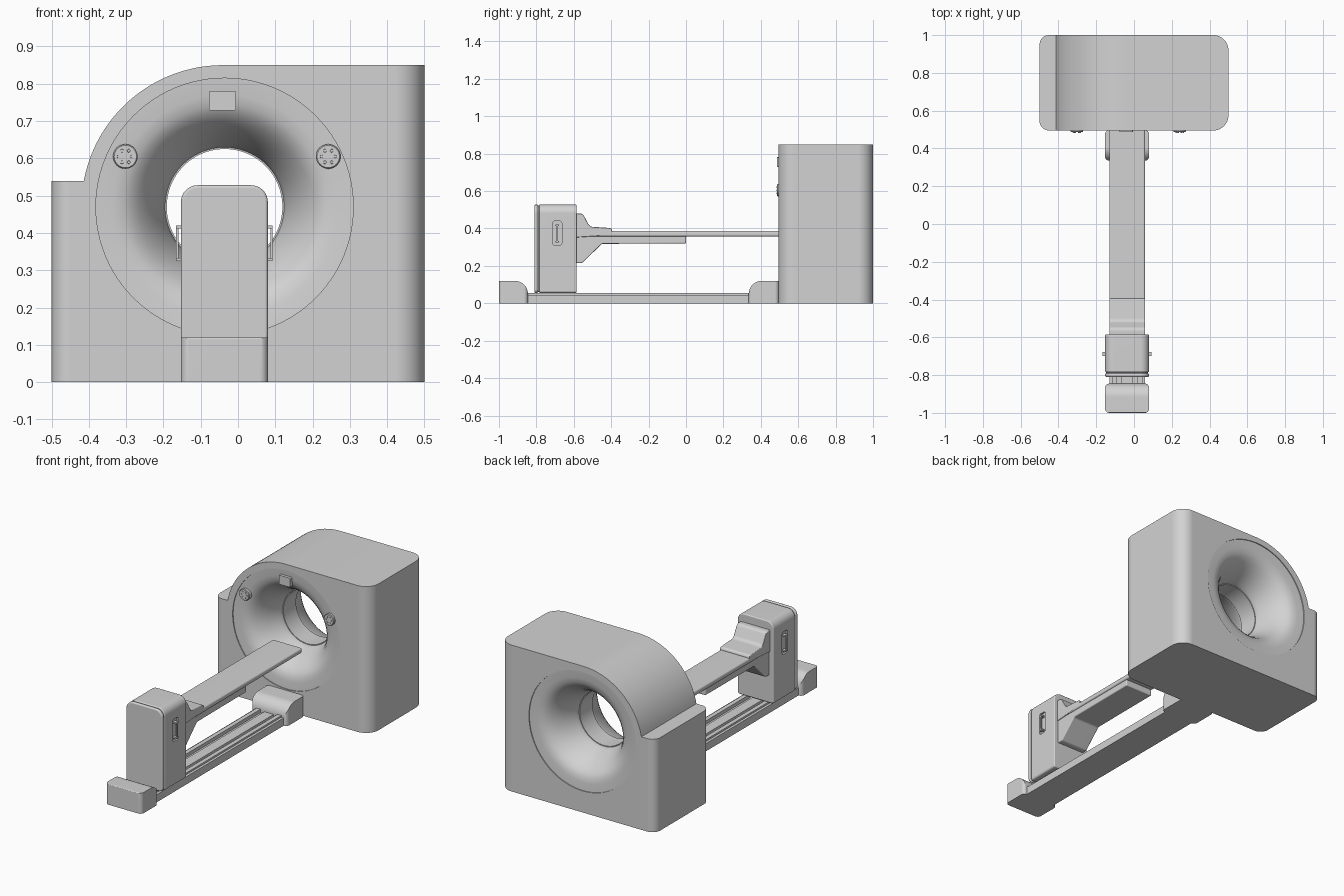
import bpy, bmesh, math
from mathutils import Vector

if "Cube" in bpy.data.objects:
    bpy.data.objects.remove(bpy.data.objects["Cube"])

grey = bpy.data.materials.new("light grey")
grey.use_nodes = True
grey.diffuse_color = (0.65, 0.65, 0.65, 1)
grey.node_tree.nodes["Principled BSDF"].inputs["Base Color"].default_value = (0.65, 0.65, 0.65, 1)

MID = -0.036      # centre line of the table and bore
BORE_Z = 0.47     # bore height


def make(name, bm):
    bmesh.ops.recalc_face_normals(bm, faces=bm.faces)
    me = bpy.data.meshes.new(name)
    bm.to_mesh(me)
    bm.free()
    me.materials.append(grey)
    ob = bpy.data.objects.new(name, me)
    bpy.context.scene.collection.objects.link(ob)
    return ob


def bake(ob):
    """Apply the modifiers of an object."""
    bpy.context.view_layer.update()
    dg = bpy.context.evaluated_depsgraph_get()
    me = bpy.data.meshes.new_from_object(ob.evaluated_get(dg))
    ob.modifiers.clear()
    ob.data = me


def combine(ob, tool, operation):
    mod = ob.modifiers.new("cut", 'BOOLEAN')
    mod.operation, mod.object, mod.solver = operation, tool, 'EXACT'
    bake(ob)
    bpy.data.objects.remove(tool)


def fillet(corners, steps=8):
    """Round the corners (u, v, radius) of a polygon."""
    out = []
    for i, (u, v, r) in enumerate(corners):
        p = Vector((u, v))
        if r == 0:
            out.append(p)
            continue
        a = (Vector(corners[i - 1][:2]) - p).normalized()
        b = (Vector(corners[(i + 1) % len(corners)][:2]) - p).normalized()
        half = a.angle(b) / 2
        c = p + (a + b).normalized() * r / math.sin(half)
        t = r / math.tan(half)
        v0, v1, phi = p + a * t - c, p + b * t - c, math.pi - 2 * half
        for k in range(steps + 1):
            s = k / steps
            out.append(c + (v0 * math.sin((1 - s) * phi) + v1 * math.sin(s * phi)) / math.sin(phi))
    return out


def rect(u0, u1, v0, v1, r=0.0, top=None):
    top = r if top is None else top
    return fillet([(u0, v0, r), (u1, v0, r), (u1, v1, top), (u0, v1, top)])


def prism(name, pts, axis, lo, hi, bevel=0.0):
    """Extrude a 2D outline along an axis."""
    place = {'x': lambda u, v, w: (w, u, v),
             'y': lambda u, v, w: (u, w, v),
             'z': lambda u, v, w: (u, v, w)}[axis]
    bm = bmesh.new()
    a, b = [[bm.verts.new(place(p[0], p[1], w)) for p in pts] for w in (lo, hi)]
    bm.faces.new(a)
    bm.faces.new(b)
    for i in range(len(a)):
        bm.faces.new((a[i - 1], a[i], b[i], b[i - 1]))
    ob = make(name, bm)
    if bevel:
        mod = ob.modifiers.new("bevel", 'BEVEL')
        mod.width, mod.segments = bevel, 3
        mod.limit_method, mod.angle_limit = 'ANGLE', math.radians(40)
        bake(ob)
    return ob


def lathe(name, profile, x, z, segments):
    """Turn a closed (radius, y) profile about an axis along y."""
    bm = bmesh.new()
    rows = []
    for r, y in profile:
        n = segments if r else 1
        rows.append([bm.verts.new((x + r * math.cos(k * math.tau / n), y,
                                   z + r * math.sin(k * math.tau / n))) for k in range(n)])
    for p, q in zip(rows, rows[1:]):
        for k in range(segments):
            j = (k + 1) % segments
            ring = [p[k % len(p)], p[j % len(p)], q[j % len(q)], q[k % len(q)]]
            bm.faces.new(list(dict.fromkeys(ring)))
    return make(name, bm)


# Scanner housing: arched outline, rounded upright corners
arc = [(-0.04 + 0.38 * math.cos(t), BORE_Z + 0.38 * math.sin(t))
       for t in (math.radians(90 + 79.4 * k / 24) for k in range(25))]
outline = [(-0.6, 0), (0.6, 0), (0.6, 0.85)] + arc + [(-0.6, 0.54)]
housing = prism("scanner_housing", outline, 'y', 0.4, 1.1)
plan = fillet([(-0.5, 0.495, 0.05), (0.5, 0.495, 0.08), (0.5, 1, 0.08), (-0.5, 1, 0.05)], 12)
combine(housing, prism("plan", plan, 'z', -0.1, 1), 'INTERSECT')

# Flared bore, the same at both ends
flare = [(0.345, 0.0), (0.345, 0.005), (0.30, 0.008), (0.272, 0.014), (0.25, 0.026),
         (0.23, 0.045), (0.21, 0.072), (0.192, 0.105), (0.177, 0.14), (0.166, 0.172), (0.158, 0.2)]
bore = [(0, 0.4), (0.345, 0.4)] + [(r, 0.495 + d) for r, d in flare[1:]]
bore += [(r, 1 - d) for r, d in reversed(flare[1:])] + [(0.345, 1.1), (0, 1.1)]
combine(housing, lathe("bore", bore, MID, BORE_Z, 96), 'DIFFERENCE')

# Seam lip inside the bore
lathe("bore_liner", [(0.162, 0.69), (0.155, 0.69), (0.155, 0.805), (0.162, 0.805), (0.162, 0.69)],
      MID, BORE_Z, 96)

# Control knobs and display on the front ring
for side, x in (("right", -0.302), ("left", 0.242)):
    lathe("knob_" + side, [(0, 0.53), (0.033, 0.53), (0.033, 0.49), (0.03, 0.486), (0, 0.486)],
          x, 0.605, 32)
    for k in range(6):
        t = k * math.tau / 6
        cx, cz = x + 0.018 * math.cos(t), 0.605 + 0.018 * math.sin(t)
        lathe(f"knob_dot_{side}_{k}", [(0, 0.49), (0.005, 0.49), (0.004, 0.483), (0, 0.483)], cx, cz, 10)
prism("display", rect(-0.078, -0.006, 0.728, 0.781, 0.004), 'y', 0.486, 0.53)

# Floor rail with lengthwise grooves
half = [(0.095, 0), (0.095, 0.045), (0.08, 0.045), (0.08, 0.055), (0.055, 0.055),
        (0.055, 0.035), (0.03, 0.035), (0.03, 0.048)]
rail = [(MID + u, v) for u, v in half] + [(MID - u, v) for u, v in reversed(half)]
prism("floor_rail", rail, 'y', -0.95, 0.5)

# Rail end caps with a rounded inner top edge
X0, X1 = -0.153, 0.08
for name, outer, inner in (("front_end_cap", -1.0, -0.845), ("rear_end_cap", 0.497, 0.335)):
    side = fillet([(outer, 0, 0), (inner, 0, 0), (inner, 0.12, 0.07), (outer, 0.12, 0.006)])
    cap = prism(name, side, 'x', X0 - 0.1, X1 + 0.1)
    combine(cap, prism("plan", rect(X0, X1, min(outer, inner), max(outer, inner), 0.022), 'z', -0.1, 0.3),
            'INTERSECT')

# Pedestal with a separate front panel
body = prism("pedestal", rect(X0, X1, 0.055, 0.528, 0.012, 0.045), 'y', -0.785, -0.585, 0.006)
for s in (X0, X1):
    combine(body, prism("recess", rect(-0.712, -0.664, 0.31, 0.44, 0.012), 'x', s - 0.01, s + 0.01),
            'DIFFERENCE')
prism("pedestal_core", rect(X0 + 0.006, X1 - 0.006, 0.06, 0.522, 0.012, 0.04), 'y', -0.8, -0.77)
prism("pedestal_front_panel", rect(X0, X1, 0.055, 0.528, 0.02, 0.045), 'y', -0.81, -0.79, 0.008)

# Side grab handles
for side, s, d in (("right", X0, -1), ("left", X1, 1)):
    lo, hi = sorted((s + d * 0.007, s + d * 0.013))
    prism("handle_bar_" + side, rect(-0.692, -0.684, 0.325, 0.42), 'x', lo, hi)
    lo, hi = sorted((s - d * 0.012, s + d * 0.013))
    for end, z in (("lower", 0.325), ("upper", 0.412)):
        prism(f"handle_post_{end}_{side}", rect(-0.698, -0.678, z, z + 0.008), 'x', lo, hi)

# Table top, supporting beam and headrest
T0, T1 = -0.131, 0.059
prism("table_top", rect(T0, T1, 0.357, 0.387, 0.01), 'y', -0.58, 0.5)
beam = fillet([(-0.59, 0.215, 0), (-0.555, 0.215, 0.02), (-0.45, 0.318, 0.02), (0, 0.32, 0),
               (0, 0.36, 0), (-0.59, 0.36, 0)])
prism("support_beam", beam, 'x', T0 + 0.006, T1 - 0.006, 0.006)
rest = fillet([(-0.59, 0.352, 0), (-0.395, 0.365, 0), (-0.395, 0.402, 0.015), (-0.515, 0.41, 0.03),
               (-0.552, 0.48, 0.025), (-0.59, 0.48, 0)])
prism("headrest", rest, 'x', T0, T1, 0.004)

# Smooth curved faces, keep crisp edges
bpy.ops.object.select_all(action='DESELECT')
for ob in bpy.context.scene.objects:
    if ob.type == 'MESH':
        ob.select_set(True)
        bpy.context.view_layer.objects.active = ob
bpy.ops.object.shade_smooth_by_angle(angle=math.radians(32))
for ob in bpy.context.selected_objects:
    mod = ob.modifiers.new("even_shading", 'WEIGHTED_NORMAL')
    mod.keep_sharp = True
